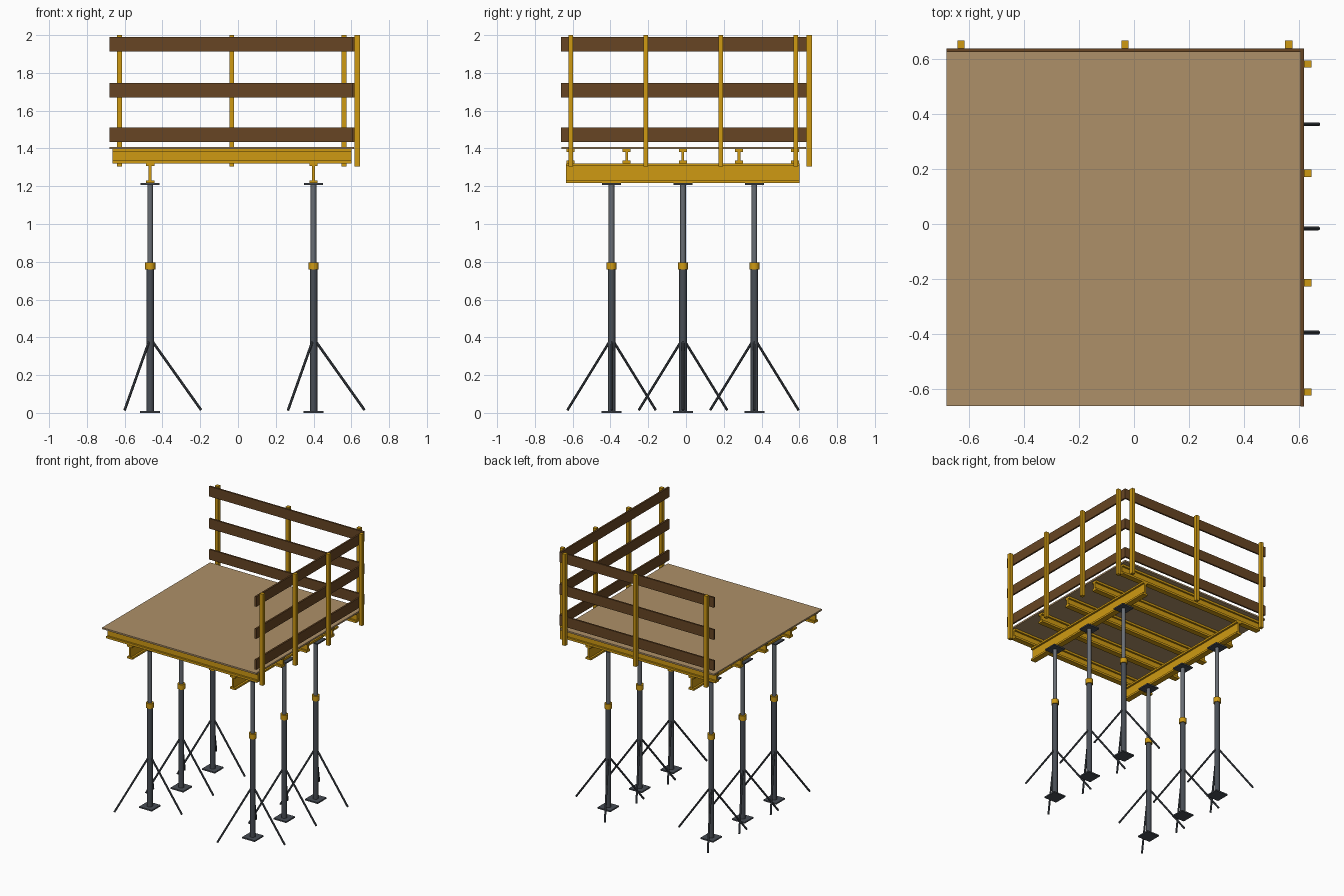
import bpy, math
from mathutils import Vector

if "Cube" in bpy.data.objects:
    bpy.data.objects.remove(bpy.data.objects["Cube"])


def material(name, rgb):
    m = bpy.data.materials.new(name)
    m.use_nodes = True
    m.diffuse_color = (*rgb, 1)
    m.node_tree.nodes["Principled BSDF"].inputs["Base Color"].default_value = (*rgb, 1)
    return m


YELLOW = material("yellow paint", (0.62, 0.32, 0.006))
BOARD = material("dark brown timber", (0.135, 0.06, 0.017))
PLY = material("tan plywood", (0.42, 0.28, 0.14))
STEEL = material("dark steel", (0.065, 0.075, 0.09))
TUBE = material("grey steel", (0.14, 0.155, 0.175))


def mesh_object(name, verts, faces, mat):
    me = bpy.data.meshes.new(name)
    me.from_pydata(verts, [], faces)
    me.materials.append(mat)
    ob = bpy.data.objects.new(name, me)
    bpy.context.collection.objects.link(ob)
    return ob


def box(name, x, y, z, mat):
    """Box from (min, max) pairs."""
    verts = [(a, b, c) for a in x for b in y for c in z]
    faces = [(0, 1, 3, 2), (4, 6, 7, 5), (0, 4, 5, 1),
             (2, 3, 7, 6), (0, 2, 6, 4), (1, 5, 7, 3)]
    return mesh_object(name, verts, faces, mat)


def around(c, width):
    return (c - width / 2, c + width / 2)


def rod(name, start, end, radius, mat, sides=12):
    """Round bar between two points."""
    a, b = Vector(start), Vector(end)
    bpy.ops.mesh.primitive_cylinder_add(vertices=sides, radius=radius,
                                        depth=(b - a).length, location=(a + b) / 2)
    ob = bpy.context.object
    ob.rotation_euler = (b - a).to_track_quat('Z', 'Y').to_euler()
    ob.name = name
    ob.data.materials.append(mat)
    bpy.ops.object.shade_smooth_by_angle(angle=math.radians(35))
    return ob


def i_beam(name, axis, across, span, z, flange, web, thick):
    """I-section extruded along x or y."""
    f, w, (z0, z1) = flange / 2, web / 2, z
    right = [(f, z0), (f, z0 + thick), (w, z0 + thick),
             (w, z1 - thick), (f, z1 - thick), (f, z1)]
    section = right + [(-u, v) for u, v in reversed(right)]
    n = len(section)
    verts = []
    for s in span:
        for u, v in section:
            verts.append((s, across + u, v) if axis == 'x' else (across - u, s, v))
    faces = [(i, (i + 1) % n, (i + 1) % n + n, i + n) for i in range(n)]
    faces += [tuple(reversed(range(n))), tuple(range(n, 2 * n))]
    return mesh_object(name, verts, faces, YELLOW)


# Deck sheet
box("deck", (-0.68, 0.615), (-0.66, 0.635), (1.396, 1.408), PLY)

# Joists under the deck and the two main beams below them
for i in range(5):
    i_beam(f"joist_{i + 1}", 'x', -0.611 + 0.297 * i, (-0.665, 0.602),
           (1.32, 1.396), 0.042, 0.015, 0.016)
BEAMS = {"right": -0.465, "left": 0.4}
for side, x in BEAMS.items():
    i_beam(f"main_beam_{side}", 'y', x, (-0.635, 0.602),
           (1.217, 1.32), 0.044, 0.015, 0.014)

# Guard rails: three boards on the back and left edges
for level, z in zip(("toe", "middle", "top"), (1.473, 1.708, 1.952)):
    box(f"back_{level}_board", (-0.68, 0.605), (0.625, 0.638), around(z, 0.077), BOARD)
    box(f"left_{level}_board", (0.605, 0.618), (-0.663, 0.638), around(z, 0.077), BOARD)

# Guard rail posts
POST = 0.026
for i in range(3):
    box(f"back_post_{i + 1}", around(-0.628 + 0.595 * i, POST), (0.638, 0.666),
        (1.305, 2.0), YELLOW)
for i in range(4):
    box(f"left_post_{i + 1}", (0.618, 0.645), around(-0.61 + 0.397 * i, POST),
        (1.305, 2.0), YELLOW)

# Adjustable props with tripod legs
for side, x in BEAMS.items():
    for i in range(3):
        y = -0.394 + 0.378 * i
        tag = f"{side}_{i + 1}"
        box(f"base_plate_{tag}", around(x, 0.106), around(y, 0.106), (0, 0.01), STEEL)
        box(f"head_plate_{tag}", around(x, 0.1), around(y, 0.1), (1.207, 1.217), STEEL)
        rod(f"outer_tube_{tag}", (x, y, 0.01), (x, y, 0.765), 0.02, STEEL)
        rod(f"inner_tube_{tag}", (x, y, 0.76), (x, y, 1.207), 0.015, TUBE)
        rod(f"collar_{tag}", (x, y, 0.758), (x, y, 0.796), 0.027, YELLOW)
        for k in range(3):
            a = math.radians(120 * k)
            foot = (x + 0.27 * math.cos(a), y + 0.27 * math.sin(a), 0.015)
            rod(f"tripod_leg_{tag}_{k + 1}", (x, y, 0.395), foot, 0.007, STEEL, 8)
